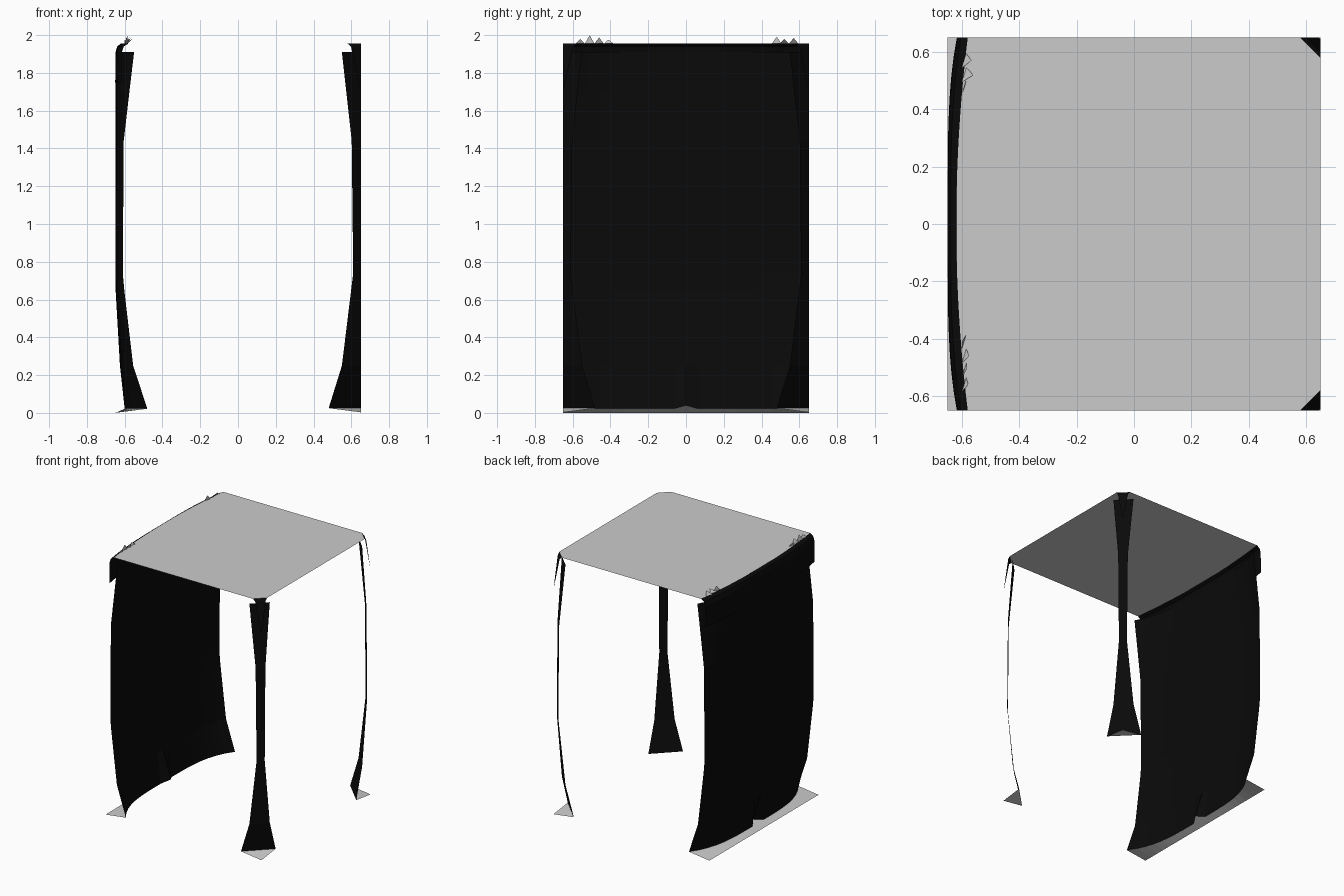
import bpy, random

if "Cube" in bpy.data.objects:
    bpy.data.objects.remove(bpy.data.objects["Cube"])

H = 0.65          # half width of the square footprint
TOP = 1.955       # height of the canopy
black = bpy.data.materials.new("black_cloth")
black.diffuse_color = (0.003, 0.003, 0.003, 1)
black.use_nodes = True
black.node_tree.nodes["Principled BSDF"].inputs["Base Color"].default_value = black.diffuse_color


def make(name, verts, faces, mat=None):
    mesh = bpy.data.meshes.new(name)
    mesh.from_pydata(verts, [], faces)
    mesh.update()
    obj = bpy.data.objects.new(name, mesh)
    bpy.context.collection.objects.link(obj)
    if mat:
        mesh.materials.append(mat)
    return obj


def grid(name, rows, mat=None):
    n = len(rows[0])
    faces = [(r * n + i, r * n + i + 1, (r + 1) * n + i + 1, (r + 1) * n + i)
             for r in range(len(rows) - 1) for i in range(n - 1)]
    return make(name, [v for row in rows for v in row], faces, mat)


YS = [H * i / 10 for i in range(-10, 11)]


def bowed_row(z, mid, end, power):
    # horizontal line along y that bows from mid (centre) to end (both edges)
    return [(mid + (end - mid) * (abs(y) / H) ** power, y, z) for y in YS]


# left curtain wall, bowed outwards both ways
wall = [bowed_row(z, m, e, 4) for z, m, e in [
    (0.022, -0.60, -0.48), (0.25, -0.625, -0.555), (0.65, -0.648, -0.602),
    (0.74, -0.649, -0.61), (1.44, -0.649, -0.605), (1.70, -0.648, -0.575),
    (1.91, -0.645, -0.55)]]
wall[0][10] = (-0.56, 0, 0.04)
grid("curtain_wall", wall, black)

# ground skirt below the curtain
grid("curtain_skirt", [[(-H, y, 0) for y in YS], wall[0]])

# valance that rolls over the left canopy edge
edge = bowed_row(TOP, -0.62, -0.58, 2)
grid("curtain_valance", [bowed_row(1.75, -0.65, -0.618, 4),
                         bowed_row(1.91, -0.648, -0.615, 4),
                         bowed_row(1.94, -0.64, -0.605, 3), edge], black)

# canopy sheet with clipped right corners
canopy = edge + [(0.58, H, TOP), (H, 0.58, TOP), (H, -0.58, TOP), (0.58, -H, TOP)]
make("canopy", canopy, [tuple(reversed(range(len(canopy))))])


def corner_strip(name, s, profile):
    # strip cut diagonally across a right-hand corner; profile is (z, x)
    rows = [[(x, s * H, z), (H, s * x, z)] for z, x in profile]
    return grid(name, rows, black)


for s, side in ((-1, "front"), (1, "back")):
    # hourglass corner posts
    corner_strip(side + "_post", s, [(0.025, 0.48), (0.25, 0.55), (0.74, 0.61),
                                     (1.44, 0.602), (1.91, 0.55)])
    # short hanging flaps above the posts
    corner_strip(side + "_flap", s, [(1.72, 0.645), (1.91, 0.605),
                                     (1.94, 0.598), (TOP, 0.58)])
    # triangular feet
    make(side + "_foot", [(0.48, s * H, 0.025), (H, s * 0.48, 0.025), (H, s * H, 0.003)],
         [(0, 1, 2)])

# frayed scraps along the left canopy edge
random.seed(3)
verts, faces = [], []
for y in (-0.56, -0.51, -0.46, -0.41, 0.48, 0.52, 0.57):
    h = 2.0 if y == -0.51 else random.uniform(1.975, 1.995)
    k = len(verts)
    verts += [(-0.60, y - 0.025, TOP), (-0.585, y + 0.025, TOP),
              (random.uniform(-0.60, -0.56), y, h)]
    faces.append((k, k + 1, k + 2))
make("frayed_scraps", verts, faces)
